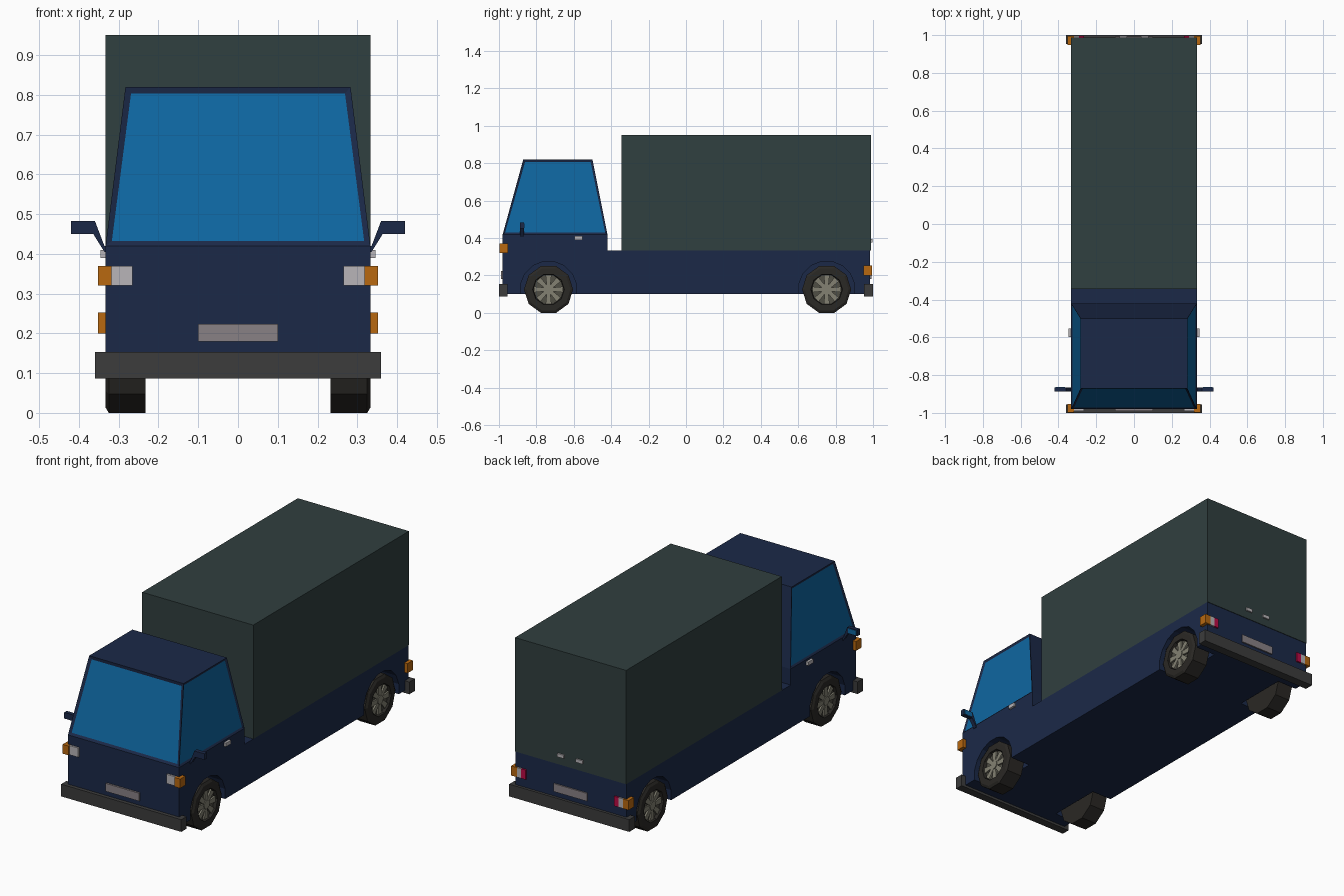
import bpy, bmesh, math
from mathutils import Vector

if "Cube" in bpy.data.objects:
    bpy.data.objects.remove(bpy.data.objects["Cube"])


def mat(name, r, g, b):
    m = bpy.data.materials.new(name)
    m.diffuse_color = (r, g, b, 1)
    m.use_nodes = True
    m.node_tree.nodes["Principled BSDF"].inputs["Base Color"].default_value = m.diffuse_color
    return m


NAVY = mat("navy_paint", 0.011, 0.022, 0.064)
GLASS = mat("blue_glass", 0.0044, 0.133, 0.352)
CARGO = mat("cargo_green", 0.03, 0.05, 0.05)
BLACK = mat("bumper_black", 0.045, 0.045, 0.045)
TYRE = mat("tyre", 0.023, 0.021, 0.018)
RIM = mat("rim", 0.23, 0.22, 0.17)
RIM_DARK = mat("rim_dark", 0.08, 0.077, 0.06)
ORANGE = mat("indicator_orange", 0.48, 0.138, 0.005)
WHITE = mat("lamp_white", 0.48, 0.46, 0.48)
RED = mat("lamp_red", 0.5, 0.003, 0.06)
PLATE = mat("plate", 0.25, 0.22, 0.235)


def finish(name, bm, mats, mirror=False):
    bmesh.ops.recalc_face_normals(bm, faces=bm.faces)
    me = bpy.data.meshes.new(name)
    bm.to_mesh(me)
    bm.free()
    for m in mats:
        me.materials.append(m)
    ob = bpy.data.objects.new(name, me)
    bpy.context.collection.objects.link(ob)
    if mirror:
        mod = ob.modifiers.new("mirror", 'MIRROR')
        mod.merge_threshold = 0.0001
    return ob


def prism(name, pts, a, b, m, axis='X', mirror=False):
    """Extrude a (y,z) profile along x, or an (x,z) profile along y."""
    bm = bmesh.new()
    put = (lambda p, d: (d, p[0], p[1])) if axis == 'X' else (lambda p, d: (p[0], d, p[1]))
    f = bm.faces.new([bm.verts.new(put(p, a)) for p in pts])
    ext = bmesh.ops.extrude_face_region(bm, geom=[f])['geom']
    vec = Vector(put((0, 0), b - a))
    bmesh.ops.translate(bm, verts=[v for v in ext if isinstance(v, bmesh.types.BMVert)], vec=vec)
    return finish(name, bm, [m], mirror)


def box(name, x, y, z, m, mirror=False):
    pts = [(y[0], z[0]), (y[1], z[0]), (y[1], z[1]), (y[0], z[1])]
    return prism(name, pts, x[0], x[1], m, mirror=mirror)


def ring(cy, cz, r, n):
    # polygon with a flat side at the bottom
    return [(cy + r * math.sin(2 * math.pi * (i + .5) / n),
             cz - r * math.cos(2 * math.pi * (i + .5) / n)) for i in range(n)]


W = 0.333
WHEELS = {"front": -0.735, "rear": 0.752}
CZ = 0.125

# chassis and lower cab
body = prism("lower_body", [(-.98, .10), (.985, .10), (.985, .333), (-.42, .333),
                            (-.42, .42), (-.98, .42)], -W, W, NAVY)

# wheel arches
for end, cy in WHEELS.items():
    cut = prism(end + "_arch_cutter", ring(cy, CZ, .152, 16), .215, .4, NAVY, mirror=True)
    cut.hide_render = True
    cut.display_type = 'WIRE'
    mod = body.modifiers.new(end + "_arch", 'BOOLEAN')
    mod.operation = 'DIFFERENCE'
    mod.solver = 'EXACT'
    mod.object = cut
bpy.context.view_layer.objects.active = body
for mod in list(body.modifiers):
    bpy.ops.object.modifier_apply(modifier=mod.name)
for ob in [o for o in bpy.data.objects if "cutter" in o.name]:
    bpy.data.objects.remove(ob)

# upper cab with recessed windscreen and side windows
bm = bmesh.new()
lo = [bm.verts.new(p) for p in [(-W, -.98, .42), (W, -.98, .42), (W, -.42, .42), (-W, -.42, .42)]]
hi = [bm.verts.new(p) for p in [(-.283, -.87, .82), (.283, -.87, .82), (.283, -.5, .82), (-.283, -.5, .82)]]
bm.faces.new(hi)
sides = [bm.faces.new([lo[i], lo[(i + 1) % 4], hi[(i + 1) % 4], hi[i]]) for i in range(4)]
bm.normal_update()
panes = [sides[0], sides[1], sides[3]]
bmesh.ops.inset_individual(bm, faces=[panes[0]], thickness=.021, depth=-.006)
bmesh.ops.inset_individual(bm, faces=panes[1:], thickness=.016, depth=-.006)
for f in panes:
    f.material_index = 1
finish("upper_cab", bm, [NAVY, GLASS])

# cargo box
box("cargo_box", (-W, W), (-.345, .988), (.333, .95), CARGO)

# bumpers
box("front_bumper", (-.36, .36), (-1.0, -.955), (.087, .153), BLACK)
box("rear_bumper", (-.36, .36), (.952, 1.0), (.087, .153), BLACK)

# lamps
box("headlamp", (.265, .318), (-.99, -.97), (.32, .37), WHITE, True)
box("front_indicator", (.318, .352), (-.998, -.953), (.32, .37), ORANGE, True)
box("rear_indicator", (.318, .352), (.948, .994), (.20, .252), ORANGE, True)
box("reversing_lamp", (.292, .318), (.97, .994), (.20, .252), WHITE, True)
box("tail_lamp", (.265, .292), (.97, .994), (.20, .252), RED, True)

# blank plates and handles
box("front_plate", (-.1, .1), (-.99, -.97), (.18, .223), PLATE)
box("rear_plate", (-.1, .1), (.97, .992), (.18, .223), PLATE)
box("door_handle", (.325, .346), (-.597, -.553), (.39, .41), WHITE, True)
box("cargo_handle", (.036, .076), (.98, .996), (.376, .394), WHITE, True)

# wing mirrors
prism("wing_mirror", [(.325, .42), (.336, .42), (.36, .483), (.42, .483), (.42, .45),
                      (.364, .45), (.336, .405), (.325, .405)], -.888, -.866, NAVY, 'Y', True)
box("mirror_glass", (.366, .415), (-.868, -.864), (.454, .479), GLASS, True)

# wheels: lathed tyre, dished rim, spokes and hub
for end, cy in WHEELS.items():
    bm = bmesh.new()
    R = CZ / math.cos(math.pi / 10)
    prof = [(.233, .03), (.233, R), (.325, R), (.333, R - .014), (.333, .085), (.312, .08), (.312, .03)]
    loops = [[bm.verts.new((x, *p)) for p in ring(cy, CZ, r, 10)] for x, r in prof]
    for a, b in zip(loops, loops[1:]):
        for i in range(10):
            bm.faces.new([a[i], a[(i + 1) % 10], b[(i + 1) % 10], b[i]])
    bm.faces.new(loops[0])
    bm.faces.new(loops[-1])
    finish(end + "_tyre", bm, [TYRE], True)
    prism(end + "_rim", ring(cy, CZ, .083, 10), .308, .316, RIM_DARK, mirror=True)
    for k in range(8):
        t = k * math.pi / 4
        pts = [(cy + r * math.cos(t + d), CZ + r * math.sin(t + d))
               for r, d in [(.02, -.5), (.078, -.2), (.078, .2), (.02, .5)]]
        prism(f"{end}_spoke_{k}", pts, .314, .325, RIM, mirror=True)
    prism(end + "_hub", ring(cy, CZ, .024, 10), .31, .329, RIM, mirror=True)
